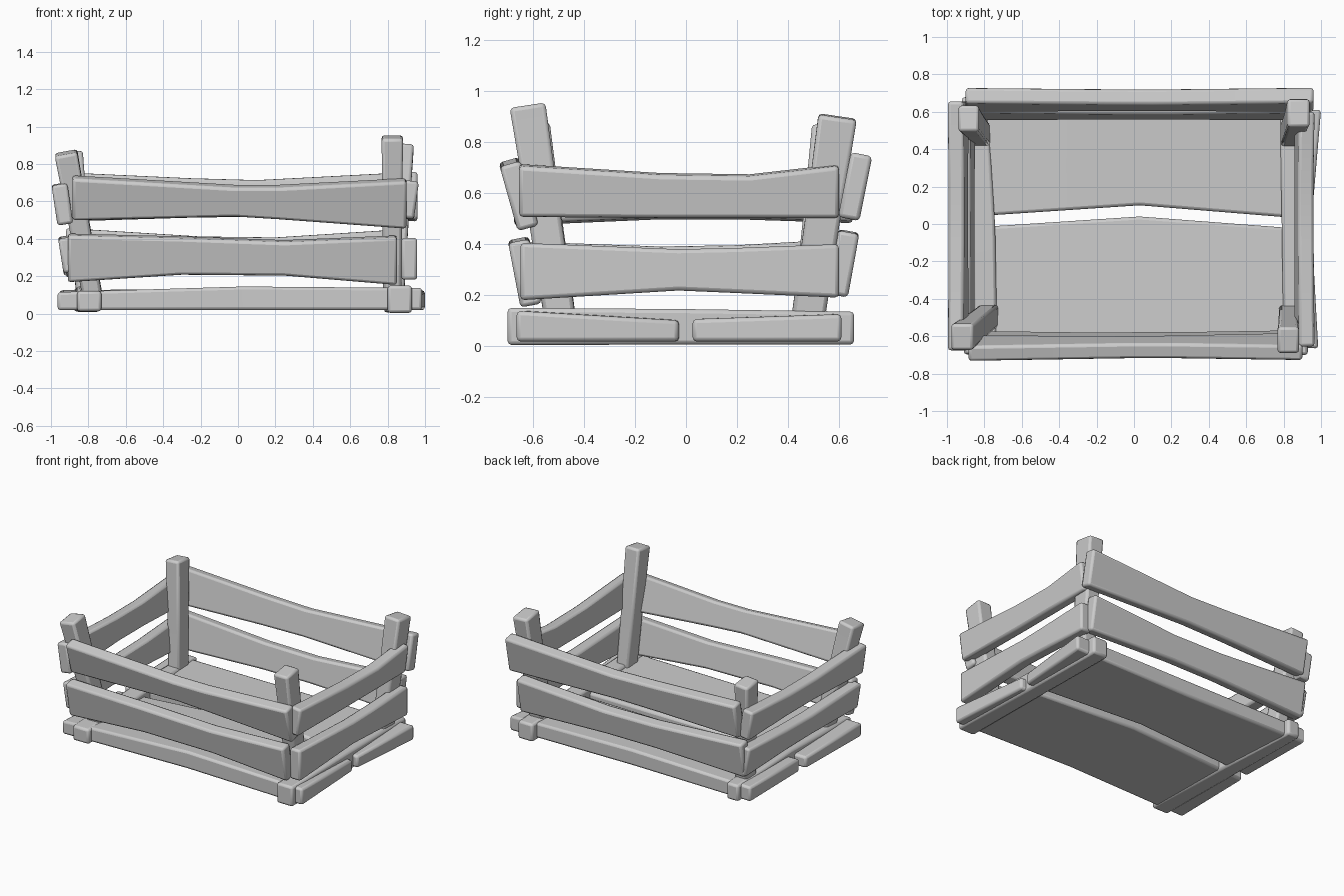
import bpy, bmesh, math
from mathutils import Vector

if "Cube" in bpy.data.objects:
    bpy.data.objects.remove(bpy.data.objects["Cube"])


def loft(name, sections, bevel=0.016):
    """Skin a chain of four-cornered sections into one softened timber."""
    bm = bmesh.new()
    rings = [[bm.verts.new(p) for p in s] for s in sections]
    for a, b in zip(rings, rings[1:]):
        for i in range(4):
            j = (i + 1) % 4
            bm.faces.new((a[i], a[j], b[j], b[i]))
    bm.faces.new(rings[0])
    bm.faces.new(rings[-1])
    bmesh.ops.recalc_face_normals(bm, faces=bm.faces)
    me = bpy.data.meshes.new(name)
    bm.to_mesh(me)
    bm.free()
    ob = bpy.data.objects.new(name, me)
    bpy.context.collection.objects.link(ob)
    mod = ob.modifiers.new("soft_edges", 'BEVEL')
    mod.width = bevel
    mod.segments = 2
    mod.limit_method = 'ANGLE'
    mod.angle_limit = math.radians(40)
    bpy.ops.object.select_all(action='DESELECT')
    ob.select_set(True)
    bpy.context.view_layer.objects.active = ob
    bpy.ops.object.shade_smooth_by_angle(angle=math.radians(35))
    return ob


def wall_plank(name, axis, low, high, stations, thick=0.085):
    """low/high: (offset, z) of the outer face line; stations: (along, z_low, z_high)."""
    slope = (high[0] - low[0]) / (high[1] - low[1])
    side = -1 if low[0] > 0 else 1
    inward = Vector((side, -side * slope)).normalized() * thick
    sections = []
    for s, z0, z1 in stations:
        ring = []
        for z, inner in ((z0, 0), (z1, 0), (z1, 1), (z0, 1)):
            o = low[0] + slope * (z - low[1]) + inner * inward.x
            zz = z + inner * inward.y
            ring.append((s, o, zz) if axis == 'x' else (o, s, zz))
        sections.append(ring)
    loft(name, sections)


def post(name, base, top, wx, wy):
    """Leaning corner post, with its top cut square to the lean."""
    base, top = Vector(base), Vector(top)
    d = (top - base).normalized()
    sections = []
    for c, k in ((base, 0.86), (base.lerp(top, 0.5), 0.9), (top, 1.0)):
        ring = []
        for sx, sy in ((-1, -1), (1, -1), (1, 1), (-1, 1)):
            x, y = sx * wx * k / 2, sy * wy * k / 2
            ring.append(c + Vector((x, y, -(x * d.x + y * d.y) / d.z)))
        sections.append(ring)
    loft(name, sections)


# front and back wall planks
wall_plank("front_upper_plank", 'x', (-0.66, 0.45), (-0.73, 0.70),
           [(-0.885, 0.495, 0.72), (-0.02, 0.515, 0.67), (0.22, 0.50, 0.67), (0.90, 0.45, 0.705)])
wall_plank("front_lower_plank", 'x', (-0.655, 0.18), (-0.695, 0.39),
           [(-0.91, 0.165, 0.415), (-0.3, 0.205, 0.40), (0.25, 0.20, 0.38), (0.85, 0.15, 0.405)])
wall_plank("back_upper_plank", 'x', (0.68, 0.49), (0.73, 0.74),
           [(-0.90, 0.49, 0.74), (-0.25, 0.51, 0.71), (0.1, 0.515, 0.70), (0.96, 0.49, 0.745)])
wall_plank("back_lower_plank", 'x', (0.635, 0.19), (0.68, 0.44),
           [(-0.92, 0.19, 0.445), (-0.2, 0.215, 0.40), (0.2, 0.215, 0.395), (0.90, 0.19, 0.44)])

# left and right wall planks
wall_plank("right_upper_plank", 'y', (0.94, 0.50), (0.968, 0.71),
           [(-0.655, 0.505, 0.705), (-0.1, 0.50, 0.67), (0.25, 0.50, 0.665), (0.60, 0.50, 0.705)])
wall_plank("right_lower_plank", 'y', (0.958, 0.19), (0.958, 0.40),
           [(-0.65, 0.18, 0.405), (-0.03, 0.218, 0.38), (0.2, 0.208, 0.385), (0.60, 0.19, 0.40)])
wall_plank("left_upper_plank", 'y', (-0.965, 0.47), (-0.998, 0.69),
           [(-0.675, 0.47, 0.685), (-0.1, 0.495, 0.66), (0.2, 0.495, 0.66), (0.655, 0.48, 0.69)])
wall_plank("left_lower_plank", 'y', (-0.932, 0.21), (-0.962, 0.40),
           [(-0.66, 0.215, 0.40), (-0.1, 0.225, 0.38), (0.2, 0.22, 0.385), (0.64, 0.20, 0.41)])

# corner posts
post("front_right_post", (0.825, -0.49, 0.08), (0.825, -0.622, 0.945), 0.115, 0.14)
post("front_left_post", (-0.775, -0.49, 0.08), (-0.92, -0.605, 0.86), 0.12, 0.14)
post("back_right_post", (0.835, 0.475, 0.08), (0.88, 0.595, 0.90), 0.12, 0.15)
post("back_left_post", (-0.815, 0.475, 0.08), (-0.885, 0.565, 0.86), 0.11, 0.14)

# floor planks: (x, y_front, y_back, top_front, top_back), edges bowed and thin at the ends
floor = {
    "front_floor_plank": [(-0.965, -0.955, -0.655, -0.025, 0.115, 0.10),
                          (0.03, 0.03, -0.63, 0.04, 0.145, 0.135),
                          (0.985, 0.95, -0.665, -0.03, 0.138, 0.10)],
    "back_floor_plank": [(-0.945, -0.955, 0.035, 0.62, 0.11, 0.125),
                         (0.03, 0.03, 0.10, 0.60, 0.135, 0.135),
                         (0.95, 1.0, 0.025, 0.61, 0.105, 0.125)],
}
for name, stations in floor.items():
    loft(name, [[(xf, yf, 0.018), (xb, yb, 0.018), (xb, yb, tb), (xf, yf, tf)]
                for xf, xb, yf, yb, tf, tb in stations])

# cross beams under the posts: (y, x_low, x_high, z_low, z_high)
beams = {
    "left_cross_beam": [(-0.685, -0.86, -0.73, 0.012, 0.12), (0, -0.865, -0.743, 0.008, 0.145),
                        (0.655, -0.88, -0.785, 0.012, 0.13)],
    "right_cross_beam": [(-0.70, 0.80, 0.93, 0.004, 0.15), (0, 0.79, 0.91, 0.006, 0.145),
                         (0.66, 0.78, 0.90, 0.006, 0.135)],
}
for name, stations in beams.items():
    loft(name, [[(x0, y, z0), (x1, y, z0), (x1, y, z1), (x0, y, z1)]
                for y, x0, x1, z0, z1 in stations])
